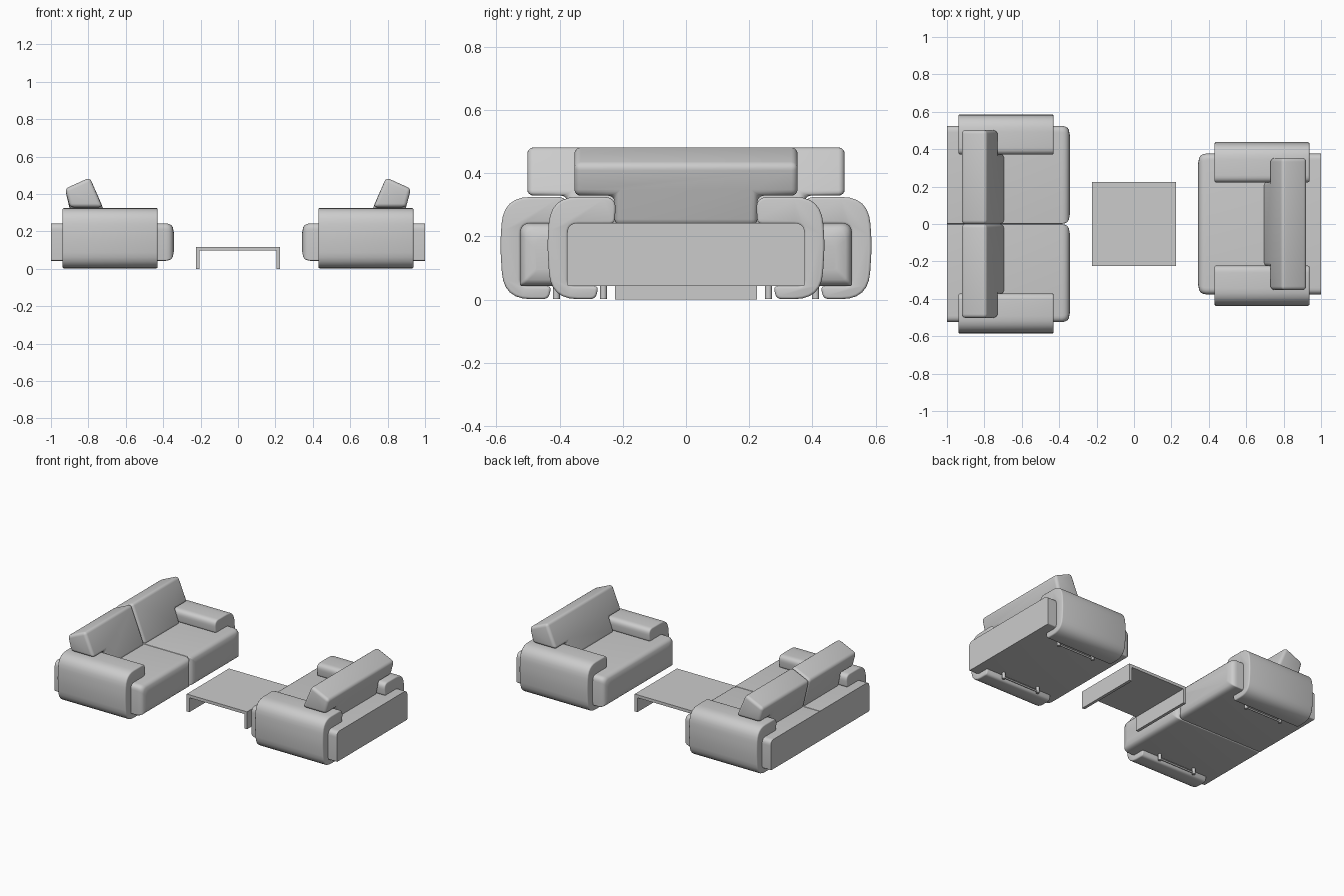
import bpy, bmesh, math
from mathutils import Vector

if "Cube" in bpy.data.objects:
    bpy.data.objects.remove(bpy.data.objects["Cube"])


def rounded(corners, segs=6):
    """Closed 2D outline from (a, b, radius) corners, each rounded off."""
    out = []
    for i, (a, b, r) in enumerate(corners):
        p = Vector((a, b))
        q0 = p + (Vector(corners[i - 1][:2]) - p).normalized() * r
        q1 = p + (Vector(corners[(i + 1) % len(corners)][:2]) - p).normalized() * r
        for k in range(segs + 1):
            t = k / segs
            out.append(q0 * (1 - t) ** 2 + p * 2 * t * (1 - t) + q1 * t * t)
    return out


def loft(name, rings, bevel=0, segs=3):
    """Skin matching closed rings, cap both ends, soften the hard edges."""
    bm = bmesh.new()
    rows = [[bm.verts.new(p) for p in ring] for ring in rings]
    n = len(rows[0])
    for r0, r1 in zip(rows, rows[1:]):
        for i in range(n):
            j = (i + 1) % n
            bm.faces.new((r0[i], r0[j], r1[j], r1[i]))
    bm.faces.new(rows[0])
    bm.faces.new(rows[-1])
    bmesh.ops.recalc_face_normals(bm, faces=bm.faces)
    if bevel:
        edges = [e for e in bm.edges if e.calc_face_angle(0) > math.radians(40)]
        bmesh.ops.bevel(bm, geom=edges, offset=bevel, segments=segs,
                        profile=0.5, affect='EDGES', clamp_overlap=True)
    mesh = bpy.data.meshes.new(name)
    bm.to_mesh(mesh)
    bm.free()
    ob = bpy.data.objects.new(name, mesh)
    bpy.context.collection.objects.link(ob)
    bpy.ops.object.select_all(action='DESELECT')
    ob.select_set(True)
    bpy.context.view_layer.objects.active = ob
    bpy.ops.object.shade_smooth_by_angle(angle=math.radians(40))
    return ob


def seat(name, s, y0, y1, r0, r1):
    """Seat block: square at the rear, crowned at the front."""
    rings = []
    for x, d in ((1.0, 0), (0.385, 0), (0.37, 0.003), (0.357, 0.009), (0.349, 0.02), (0.343, 0.05)):
        prof = rounded([(y0 + d, 0.043 + d, 0.008), (y1 - d, 0.043 + d, 0.008),
                        (y1 - d, 0.243 - d, r1), (y0 + d, 0.243 - d, r0)])
        rings.append([(s * x, p.x, p.y) for p in prof])
    loft(name, rings)


def back(name, s, outline):
    """Leaning back cushion; outline gives (y, level), levels run bottom to top."""
    front = [(0.69, 0.235), (0.724, 0.329), (0.792, 0.488)]
    rear = [(0.88, 0.235), (0.899, 0.329), (0.925, 0.428)]
    loft(name, [[(s * side[k][0], y, side[k][1]) for y, k in outline]
                for side in (front, rear)], 0.02, 4)


def arm(name, s, m, w):
    """C-shaped arm wrapped over, around and under the seat edge."""
    prof = rounded([(w - 0.15, 0.24, 0.016), (w - 0.156, 0.325, 0.04),
                    (w + 0.052, 0.325, 0.085), (w + 0.063, 0.175, 0.045),
                    (w + 0.052, 0.002, 0.085), (w - 0.09, 0.002, 0.018),
                    (w - 0.1, 0.043, 0.016), (w - 0.002, 0.043, 0.02),
                    (w - 0.002, 0.24, 0.032)])
    loft(name, [[(s * x, m * p.x, p.y) for p in prof] for x in (0.43, 0.938)], 0.008)


def circle(r, n=12):
    return [(r * math.cos(2 * math.pi * i / n), r * math.sin(2 * math.pi * i / n)) for i in range(n)]


def seating(kind, s, w, split):
    e, n = w - 0.023, w - 0.15
    half = [(n, 0), (n, 1), (e, 1), (e, 2)]
    # seat and back, in one piece or two halves
    if split:
        for m, side in ((-1, "right"), (1, "left")):
            if m > 0:
                seat(f"{kind}_seat_{side}", s, 0.001, w, 0.006, 0.035)
            else:
                seat(f"{kind}_seat_{side}", s, -w, -0.001, 0.035, 0.006)
            outline = [(0, 0)] + [(m * y, k) for y, k in half] + [(0, 2)]
            back(f"{kind}_back_{side}", s, outline)
    else:
        seat(f"{kind}_seat", s, -w, w, 0.035, 0.035)
        back(f"{kind}_back", s, half + [(-y, k) for y, k in reversed(half)])
    # arms, feet and the rail joining each pair of feet
    for m, side in ((-1, "right"), (1, "left")):
        arm(f"{kind}_arm_{side}", s, m, w)
        y = m * (w - 0.115)
        for x, end in ((0.55, "front"), (0.82, "rear")):
            loft(f"{kind}_foot_{side}_{end}",
                 [[(s * x + a, y + b, z) for a, b in circle(0.011)] for z in (0.003, 0.045)])
        loft(f"{kind}_rail_{side}",
             [[(s * x, y + a, 0.014 + b) for a, b in circle(0.006)] for x in (0.55, 0.82)])


seating("sofa", -1, 0.525, True)
seating("armchair", 1, 0.376, False)

# coffee table: one folded slab
table = [(-0.225, 0), (-0.205, 0), (-0.205, 0.097), (0.205, 0.097),
         (0.205, 0), (0.225, 0), (0.225, 0.117), (-0.225, 0.117)]
loft("coffee_table", [[(x, y, z) for x, z in table] for y in (-0.225, 0.225)])
